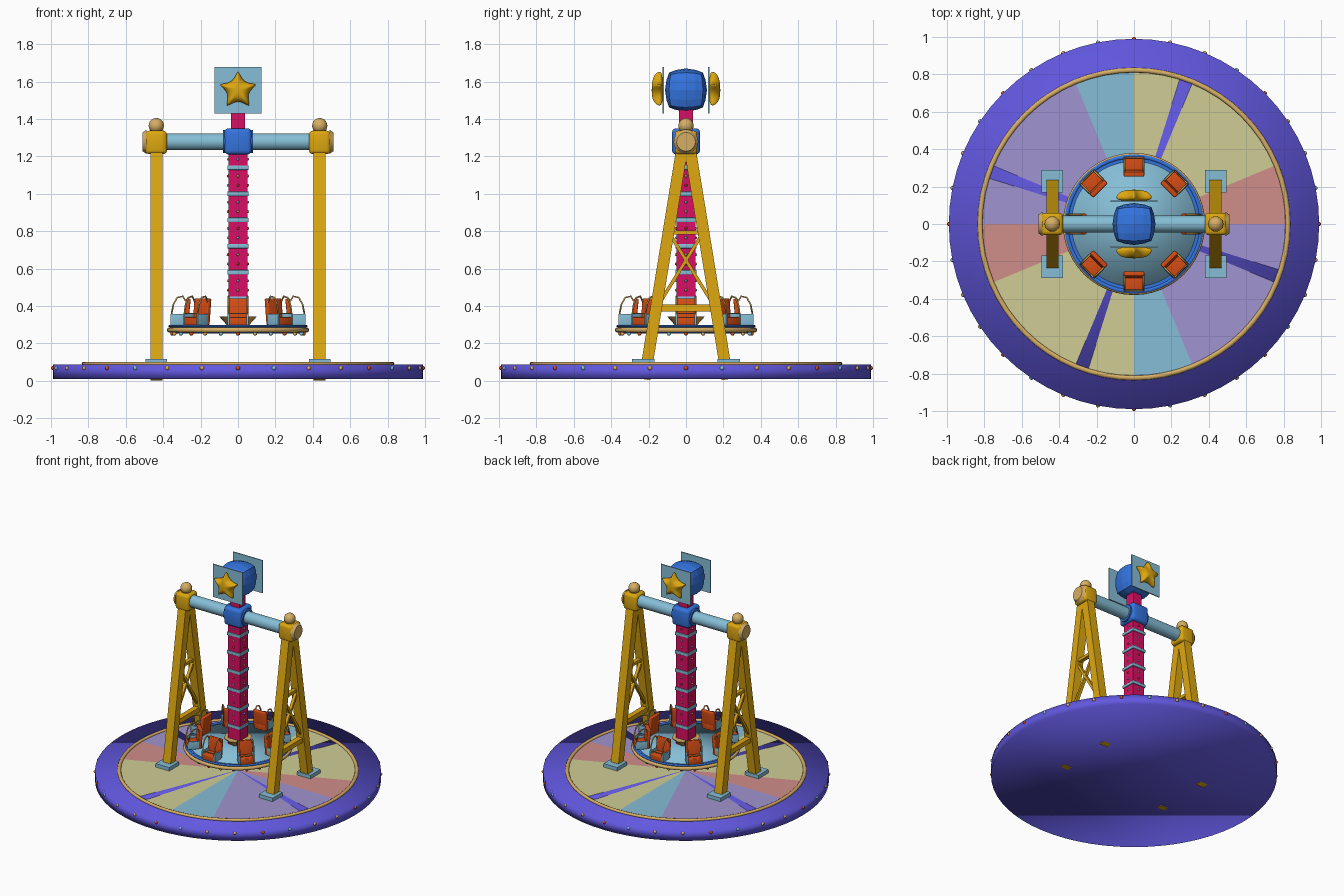
import bpy, bmesh
from math import pi, sin, cos, radians
from mathutils import Matrix, Vector

cube = bpy.data.objects.get("Cube")
if cube:
    bpy.data.objects.remove(cube)


def material(name, *rgb):
    lin = [((c / 255 + 0.055) / 1.055) ** 2.4 for c in rgb] + [1]
    m = bpy.data.materials.new(name)
    m.use_nodes = True
    m.diffuse_color = lin
    m.node_tree.nodes["Principled BSDF"].inputs["Base Color"].default_value = lin
    return m


PURPLE = material("purple", 98, 88, 224)
TAN = material("tan", 214, 174, 100)
CREAM = material("pale yellow", 208, 206, 150)
ROSE = material("pale red", 208, 142, 138)
SKY = material("light blue", 134, 190, 214)
LILAC = material("lavender", 160, 148, 208)
GOLD = material("gold", 222, 168, 16)
PINK = material("magenta", 218, 15, 100)
BLUE = material("blue", 52, 116, 222)
ORANGE = material("orange", 214, 76, 20)
I = Matrix.Identity(4)


def finish(bm, name, mats, world=I, smooth=None):
    """smooth: None = flat, otherwise the sharp-edge angle in degrees"""
    me = bpy.data.meshes.new(name)
    bm.to_mesh(me)
    bm.free()
    for m in mats if isinstance(mats, (list, tuple)) else [mats]:
        me.materials.append(m)
    ob = bpy.data.objects.new(name, me)
    bpy.context.collection.objects.link(ob)
    ob.matrix_world = world
    if smooth:
        bpy.ops.object.select_all(action='DESELECT')
        ob.select_set(True)
        bpy.context.view_layer.objects.active = ob
        if smooth >= 180:
            bpy.ops.object.shade_smooth()
        else:
            bpy.ops.object.shade_smooth_by_angle(angle=radians(smooth))
    return ob


def box(name, size, loc, mat, world=I, bevel=0):
    bm = bmesh.new()
    bmesh.ops.create_cube(bm, size=1, matrix=Matrix.Diagonal((*size, 1)))
    if bevel:
        bmesh.ops.bevel(bm, geom=bm.edges[:], offset=bevel, segments=3, profile=0.5, affect='EDGES')
    return finish(bm, name, mat, world @ Matrix.Translation(loc), 40 if bevel else None)


def strut(name, p, q, width, depth, mat):
    p, q = Vector(p), Vector(q)
    turn = (q - p).to_track_quat('Z', 'Y').to_matrix().to_4x4()
    return box(name, (width, depth, (q - p).length), (0, 0, 0), mat,
               Matrix.Translation((p + q) / 2) @ turn)


def tube(name, r1, r2, length, loc, mat, axis=None, sides=32, smooth=40):
    bm = bmesh.new()
    bmesh.ops.create_cone(bm, cap_ends=True, segments=sides, radius1=r1, radius2=r2, depth=length)
    turn = Matrix.Rotation(pi / 2, 4, axis) if axis else I
    return finish(bm, name, mat, Matrix.Translation(loc) @ turn, smooth)


def ring(name, radius, z, wide, high, mat, sides=64):
    """hoop with an octagonal section"""
    bm = bmesh.new()
    loops = [[bm.verts.new(((radius + wide * cos(b)) * cos(a), (radius + wide * cos(b)) * sin(a), z + high * sin(b)))
              for b in (k * pi / 4 for k in range(8))] for a in (i * 2 * pi / sides for i in range(sides))]
    for i in range(sides):
        for k in range(8):
            n = loops[(i + 1) % sides]
            bm.faces.new((loops[i][k], n[k], n[(k + 1) % 8], loops[i][(k + 1) % 8]))
    return finish(bm, name, mat, smooth=60)


def balls(name, points, radius, mats, detail=2):
    """bulbs in one mesh, with colours taking turns"""
    bm = bmesh.new()
    for i, p in enumerate(points):
        old = set(bm.faces)
        bmesh.ops.create_icosphere(bm, subdivisions=detail, radius=radius, matrix=Matrix.Translation(p))
        for f in bm.faces:
            if f not in old:
                f.material_index = i % len(mats)
    return finish(bm, name, mats, smooth=180)


def wire(name, points, radius, mat, world=I):
    cu = bpy.data.curves.new(name, 'CURVE')
    cu.dimensions = '3D'
    cu.bevel_depth, cu.bevel_resolution = radius, 1
    sp = cu.splines.new('POLY')
    sp.points.add(len(points) - 1)
    for s, p in zip(sp.points, points):
        s.co = (*p, 1)
    cu.materials.append(mat)
    ob = bpy.data.objects.new(name, cu)
    bpy.context.collection.objects.link(ob)
    ob.matrix_world = world


def circle(n, r, z):
    return [(r * cos(2 * pi * i / n - pi / 2), r * sin(2 * pi * i / n - pi / 2), z) for i in range(n)]


# round platform with rim, bulbs and coloured floor wedges
tube("platform", 0.99, 0.99, 0.076, (0, 0, 0.048), PURPLE, sides=64, smooth=180)
ring("platform_ring", 0.823, 0.091, 0.013, 0.011, TAN)
balls("platform_bulbs", circle(32, 0.988, 0.068), 0.012, [ORANGE, SKY, TAN, TAN])
wedges = [(0, 22.5, 0), (22.5, 67.5, 1), (72.5, 90, 1), (90, 112.5, 2), (112.5, 157.5, 3), (162.5, 180, 3)]
bm = bmesh.new()
for half in (0, 180):
    for start, end, colour in wedges:
        arc = [radians(half + start + (end - start) * k / 8) for k in range(9)]
        verts = [bm.verts.new((0, 0, 0.09))] + [bm.verts.new((0.82 * cos(a), 0.82 * sin(a), 0.09)) for a in arc]
        bm.faces.new(verts).material_index = colour
finish(bm, "floor_wedges", [ROSE, CREAM, SKY, LILAC])

# two A-frame towers
for side, s in (("left", 1), ("right", -1)):
    x = 0.437 * s
    for e, y in (("back", 1), ("front", -1)):
        strut(f"{side}_{e}_leg", (x, 0.222 * y, 0.008), (x, 0.022 * y, 1.235), 0.064, 0.062, GOLD)
        box(f"{side}_{e}_foot", (0.115, 0.12, 0.03), (x, 0.228 * y, 0.102), SKY)
        strut(f"{side}_{e}_brace", (x, -0.145 * y, 0.41), (x, 0.09 * y, 0.79), 0.022, 0.018, GOLD)
    strut(f"{side}_lower_bar", (x, -0.16, 0.39), (x, 0.16, 0.39), 0.04, 0.036, GOLD)
    strut(f"{side}_upper_bar", (x, -0.1, 0.793), (x, 0.1, 0.793), 0.03, 0.022, GOLD)
    box(f"{side}_joint", (0.115, 0.12, 0.125), (x, 0, 1.275), GOLD, bevel=0.02)
    tube(f"{side}_end_cap", 0.066 if s > 0 else 0.05, 0.05 if s > 0 else 0.066, 0.022,
         (0.499 * s, 0, 1.278), TAN, 'Y')
    tube(f"{side}_ball_collar", 0.034, 0.03, 0.014, (x, 0, 1.34), GOLD)
    balls(f"{side}_ball", [(x, 0, 1.364)], 0.041, [TAN], 3)

# axle and hub
tube("axle", 0.045, 0.045, 0.82, (0, 0, 1.278), SKY, 'Y')
box("hub", (0.145, 0.15, 0.14), (0, 0, 1.28), BLUE, bevel=0.022)
for s in (1, -1):
    tube("hub_collar", 0.062, 0.062, 0.02, (0.071 * s, 0, 1.28), BLUE, 'Y')

# swinging mast with bands and bulbs
box("mast", (0.1, 0.1, 0.95), (0, 0, 0.755), PINK)
box("mast_top", (0.076, 0.076, 0.16), (0, 0, 1.4), PINK)
heights = [0.44 + 0.14 * i for i in range(6)]
for z in heights:
    box("mast_band", (0.114, 0.114, 0.024), (0, 0, z), SKY, bevel=0.004)
balls("mast_bulbs", [(0.053 * cos(k * pi / 2), 0.053 * sin(k * pi / 2), z + d)
                     for z in heights for d in (0.045, 0.095) if z + d < 1.22 for k in range(4)],
      0.008, [TAN, SKY, ORANGE], 1)

# gondola deck
tube("deck_body", 0.33, 0.366, 0.04, (0, 0, 0.272), BLUE, sides=48)
tube("deck_floor", 0.335, 0.335, 0.03, (0, 0, 0.282), SKY, sides=48, smooth=180)
ring("deck_ring", 0.367, 0.272, 0.013, 0.014, TAN, 48)
ring("deck_lip", 0.362, 0.292, 0.01, 0.007, BLUE, 48)
balls("deck_bulbs", circle(24, 0.352, 0.252), 0.011, [ORANGE, TAN, SKY])
tube("mast_collar", 0.055, 0.1, 0.05, (0, 0, 0.318), TAN, sides=8)

# eight outward-facing seats
for i in range(8):
    turn = Matrix.Rotation(i * pi / 4, 4, 'Z')
    box("seat_pan", (0.1, 0.096, 0.045), (0.312, 0, 0.318), ORANGE, turn, 0.006)
    tilt = turn @ Matrix.Translation((0.272, 0, 0.37)) @ Matrix.Rotation(-0.1, 4, 'Y')
    box("seat_back", (0.025, 0.11, 0.14), (0, 0, 0), ORANGE, tilt, 0.006)
    for s in (1, -1):
        box("seat_side", (0.078, 0.012, 0.06), (0.322, 0.051 * s, 0.328), SKY, turn, 0.003)
    profile = [(0.275, 0.42), (0.295, 0.452), (0.325, 0.445), (0.345, 0.41), (0.355, 0.36)]
    wire("seat_rail", [(r, 0.05, z) for r, z in profile] + [(r, -0.05, z) for r, z in profile[::-1]],
         0.005, TAN, turn)

# faceted round head
bm = bmesh.new()
bmesh.ops.create_cube(bm, size=2)
bmesh.ops.subdivide_edges(bm, edges=bm.edges[:], cuts=3, use_grid_fill=True)
for v in bm.verts:
    v.co = v.co.lerp(v.co.normalized(), 0.65)
finish(bm, "head", BLUE, Matrix.Translation((0, 0, 1.555)) @ Matrix.Diagonal((0.115, 0.112, 0.115, 1)))


# square sign and puffy star on the front and back of the head
def star(name, world):
    bm = bmesh.new()
    rows = []
    for scale, y in ((0.8, 0), (1, -0.02), (0.7, -0.056)):
        rows.append([])
        for k in range(10):
            r, a = scale * (0.04 if k % 2 else 0.146), pi / 2 + k * pi / 5
            rows[-1].append(bm.verts.new((r * cos(a), y, r * sin(a))))
    tip = bm.verts.new((0, -0.064, 0))
    for k in range(10):
        n = (k + 1) % 10
        for a, b in zip(rows, rows[1:]):
            bm.faces.new((a[k], a[n], b[n], b[k]))
        bm.faces.new((rows[-1][k], rows[-1][n], tip))
    bm.faces.new(rows[0])
    bmesh.ops.recalc_face_normals(bm, faces=bm.faces[:])
    ob = finish(bm, name, GOLD, world, 180)
    ob.modifiers.new("round", 'SUBSURF').levels = 2
    ob.modifiers["round"].render_levels = 2


for side, angle in (("front", 0), ("back", pi)):
    place = Matrix.Translation((0, 0, 1.553)) @ Matrix.Rotation(angle, 4, 'Z')
    box(f"{side}_sign", (0.25, 0.008, 0.25), (0, -0.122, 0), SKY, place)
    star(f"{side}_star", place @ Matrix.Translation((0, -0.122, 0)))
    arc = [pi + k * pi / 6 for k in range(7)]
    wire(f"{side}_smile", [(0.018 * cos(a), -0.178, 0.018 * sin(a) - 0.004) for a in arc], 0.003, GOLD, place)
    for s in (1, -1):
        wire(f"{side}_eye", [(0.022 * s + 0.007 * cos(a), -0.176, 0.014 - 0.007 * sin(a)) for a in arc],
             0.0025, GOLD, place)
